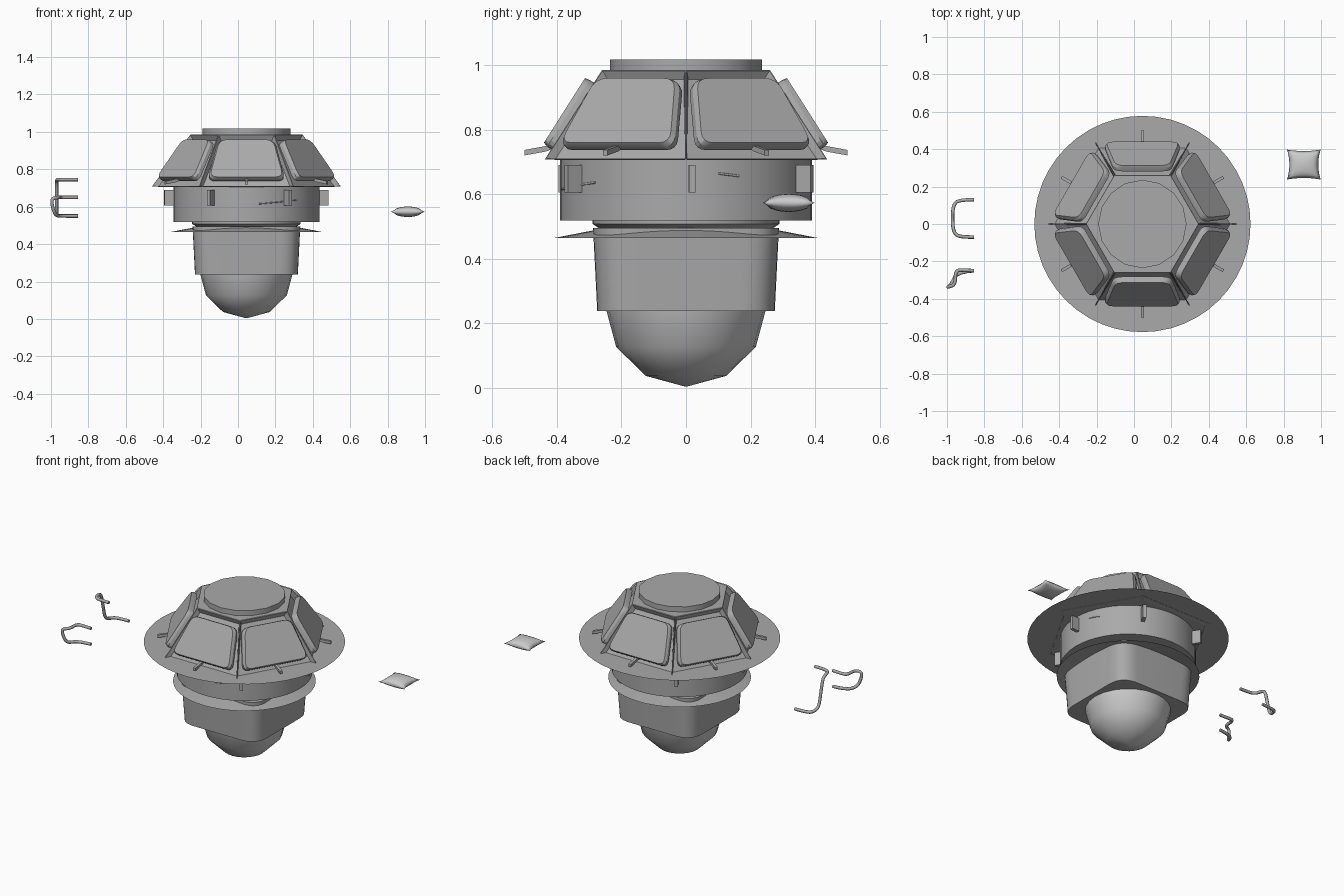
import bpy, bmesh, math
from mathutils import Vector, Matrix

if "Cube" in bpy.data.objects:
    bpy.data.objects.remove(bpy.data.objects["Cube"])

CX = 0.045  # axis of the window module

hull = bpy.data.materials.new("hull_grey")
hull.diffuse_color = (0.4, 0.4, 0.4, 1)
hull.use_nodes = True
hull.node_tree.nodes["Principled BSDF"].inputs["Base Color"].default_value = hull.diffuse_color


def add_object(name, bm, smooth=None, mat=hull):
    bmesh.ops.recalc_face_normals(bm, faces=bm.faces)
    me = bpy.data.meshes.new(name)
    bm.to_mesh(me)
    bm.free()
    if mat:
        me.materials.append(mat)
    ob = bpy.data.objects.new(name, me)
    bpy.context.collection.objects.link(ob)
    if smooth:
        bpy.ops.object.select_all(action='DESELECT')
        ob.select_set(True)
        bpy.context.view_layer.objects.active = ob
        bpy.ops.object.shade_smooth_by_angle(angle=math.radians(smooth))
    return ob


def ring(n, r, z, cx=CX, phase=0.0):
    return [Vector((cx + r * math.cos(phase + 2 * math.pi * i / n),
                    r * math.sin(phase + 2 * math.pi * i / n), z)) for i in range(n)]


def loft(bm, rings, cap_start=True, cap_end=True):
    rows = [[bm.verts.new(p) for p in r] for r in rings]
    n = len(rows[0])
    sides = []
    for a, b in zip(rows, rows[1:]):
        for i in range(n):
            j = (i + 1) % n
            sides.append(bm.faces.new((a[i], a[j], b[j], b[i])))
    if cap_start:
        bm.faces.new(rows[0][::-1])
    if cap_end:
        bm.faces.new(rows[-1])
    return sides


def turned(name, n, profile, caps=(True, True), smooth=35, mat=hull):
    bm = bmesh.new()
    loft(bm, [ring(n, r, z) for r, z in profile], *caps)
    return add_object(name, bm, smooth, mat)


def rounded(corners, radius, steps=4):
    """Round the corners of a convex 2D outline."""
    out, n = [], len(corners)
    for i in range(n):
        p = Vector(corners[i])
        a = p + (Vector(corners[i - 1]) - p).normalized() * radius
        b = p + (Vector(corners[(i + 1) % n]) - p).normalized() * radius
        for k in range(steps + 1):
            t = k / steps
            out.append(a * (1 - t) ** 2 + p * 2 * t * (1 - t) + b * t * t)
    return out


def box(bm, matrix, size):
    bmesh.ops.create_cube(bm, size=1, matrix=matrix @ Matrix.Diagonal((*size, 1)))


# Round bodies
turned("top_hatch", 16, [(0.236, 0.98), (0.236, 1.017)])
turned("main_cylinder", 48, [(0.39, 0.518), (0.39, 0.709)])
turned("lower_flange", 48, [(0.41, 0.464), (0.265, 0.492), (0.29, 0.508), (0.29, 0.522)], (False, True))
turned("nose_dome", 24, [(0.004, 0.004), (0.125, 0.037), (0.2165, 0.127), (0.25, 0.252)], smooth=60, mat=None)

# Flat skirt sheet
bm = bmesh.new()
bm.faces.new([bm.verts.new(p) for p in ring(48, 0.578, 0.711)])
add_object("skirt_disc", bm)

# Rounded-square lower drum
bm = bmesh.new()
rows = []
for h, z in ((0.275, 0.238), (0.288, 0.495)):
    sq = rounded([(-h, -h), (h, -h), (h, h), (-h, h)], 0.118, 8)
    rows.append([Vector((CX + p.x, p.y, z)) for p in sq])
loft(bm, rows)
add_object("lower_drum", bm, 35)

# Six-sided window frame with recessed panes and sharp ridges
bm = bmesh.new()
sides = loft(bm, [ring(6, 0.505, 0.708), ring(6, 0.30, 0.985)])
bmesh.ops.recalc_face_normals(bm, faces=bm.faces)
bmesh.ops.inset_individual(bm, faces=sides, thickness=0.004)
bmesh.ops.inset_individual(bm, faces=sides, thickness=0.02, depth=-0.025)
add_object("window_frame", bm)

# Shutters and their handles on every side
slope = Vector((0.435 - 0.26, 0.275)).normalized()
for k in range(6):
    ang = math.radians(30 + 60 * k)
    n = Vector((math.cos(ang), math.sin(ang), 0))
    t = Vector((-n.y, n.x, 0))
    up = -n * slope.x + Vector((0, 0, slope.y))
    out = n * slope.y + Vector((0, 0, slope.x))
    base = Vector((CX, 0, 0.71)) + n * 0.435
    bm = bmesh.new()
    rows = []
    for inset, off in ((0, -0.004), (0, 0.016), (0.010, 0.031)):
        a, b, lo, hi = 0.207 - inset, 0.152 - inset, 0.034 + inset * 0.5, 0.279 - inset * 0.3
        prof = rounded([(-a, lo), (a, lo), (b, hi), (-b, hi)], 0.042)
        rows.append([base + t * p.x + up * p.y + out * off for p in prof])
    loft(bm, rows)
    add_object(f"shutter_{k + 1}", bm, 25)

    # Handle: thin bar bent out below the shutter
    bm = bmesh.new()
    path = [(0.41, 0.75), (0.435, 0.741), (0.50, 0.729)]
    rows = []
    for r, z in path:
        c = Vector((CX, 0, z)) + n * r
        rows.append([c + t * u + Vector((0, 0, v)) for u, v in
                     ((-0.008, -0.009), (0.008, -0.009), (0.008, 0.008), (-0.008, 0.008))])
    loft(bm, rows)
    add_object(f"shutter_handle_{k + 1}", bm)

# Blocks around the main cylinder
bm = bmesh.new()
for k in range(6):
    rot = Matrix.Rotation(math.radians(2.5 + 60 * k), 4, 'Z')
    box(bm, Matrix.Translation((CX, 0, 0)) @ rot @ Matrix.Translation((0.412, 0, 0.648)), (0.055, 0.02, 0.085))
add_object("mounting_blocks", bm)


# Loose bent handrails
def rail(name, pts, radius=0.0095):
    cu = bpy.data.curves.new(name, 'CURVE')
    cu.dimensions = '3D'
    cu.bevel_depth = radius
    cu.bevel_resolution = 2
    cu.use_fill_caps = True
    cu.materials.append(hull)
    sp = cu.splines.new('NURBS')
    sp.points.add(len(pts) - 1)
    for q, p in zip(sp.points, pts):
        q.co = (*p, 1)
    sp.use_endpoint_u = True
    sp.order_u = 3
    sp.resolution_u = 4
    ob = bpy.data.objects.new(name, cu)
    bpy.context.collection.objects.link(ob)


rail("handrail_long", [(-0.855, -0.07, 0.745), (-0.91, -0.07, 0.745), (-0.955, -0.06, 0.745),
                       (-0.968, -0.02, 0.745), (-0.97, 0.015, 0.735), (-0.97, 0.035, 0.65),
                       (-0.97, 0.055, 0.565), (-0.965, 0.10, 0.552), (-0.94, 0.13, 0.552),
                       (-0.855, 0.13, 0.552)])
rail("handrail_short", [(-0.855, -0.25, 0.65), (-0.92, -0.245, 0.65), (-0.955, -0.25, 0.65),
                        (-0.955, -0.325, 0.65), (-0.997, -0.338, 0.645), (-0.993, -0.335, 0.60),
                        (-0.975, -0.32, 0.552), (-0.945, -0.255, 0.55), (-0.855, -0.25, 0.55)])

# Thin rail slivers showing on the cylinder wall
for name, a0, a1, z0, z1 in (("wall_rail_front", -80, -46, 0.615, 0.636),
                             ("wall_rail_side", 15, 25, 0.664, 0.656)):
    pts = []
    for i in range(7):
        f = i / 6
        a = math.radians(a0 + (a1 - a0) * f)
        pts.append((CX + 0.389 * math.cos(a), 0.389 * math.sin(a), z0 + (z1 - z0) * f))
    rail(name, pts, 0.0035)

# Pillow: two puffed grids with pinched sides
bm = bmesh.new()
N = 10
for s in (1, -1):
    grid = []
    for i in range(N + 1):
        for j in range(N + 1):
            u, v = 2 * i / N - 1, 2 * j / N - 1
            x = 0.908 + 0.09 * u * (1 - 0.14 * (1 - v * v))
            y = 0.318 + 0.08 * v * (1 - 0.10 * (1 - u * u))
            z = 0.573 + s * 0.028 * ((1 - u * u) * (1 - v * v)) ** 0.5
            grid.append(bm.verts.new((x, y, z)))
    for i in range(N):
        for j in range(N):
            a = i * (N + 1) + j
            bm.faces.new((grid[a], grid[a + N + 1], grid[a + N + 2], grid[a + 1]))
bmesh.ops.remove_doubles(bm, verts=bm.verts, dist=0.0005)
add_object("pillow", bm, 170, None)
